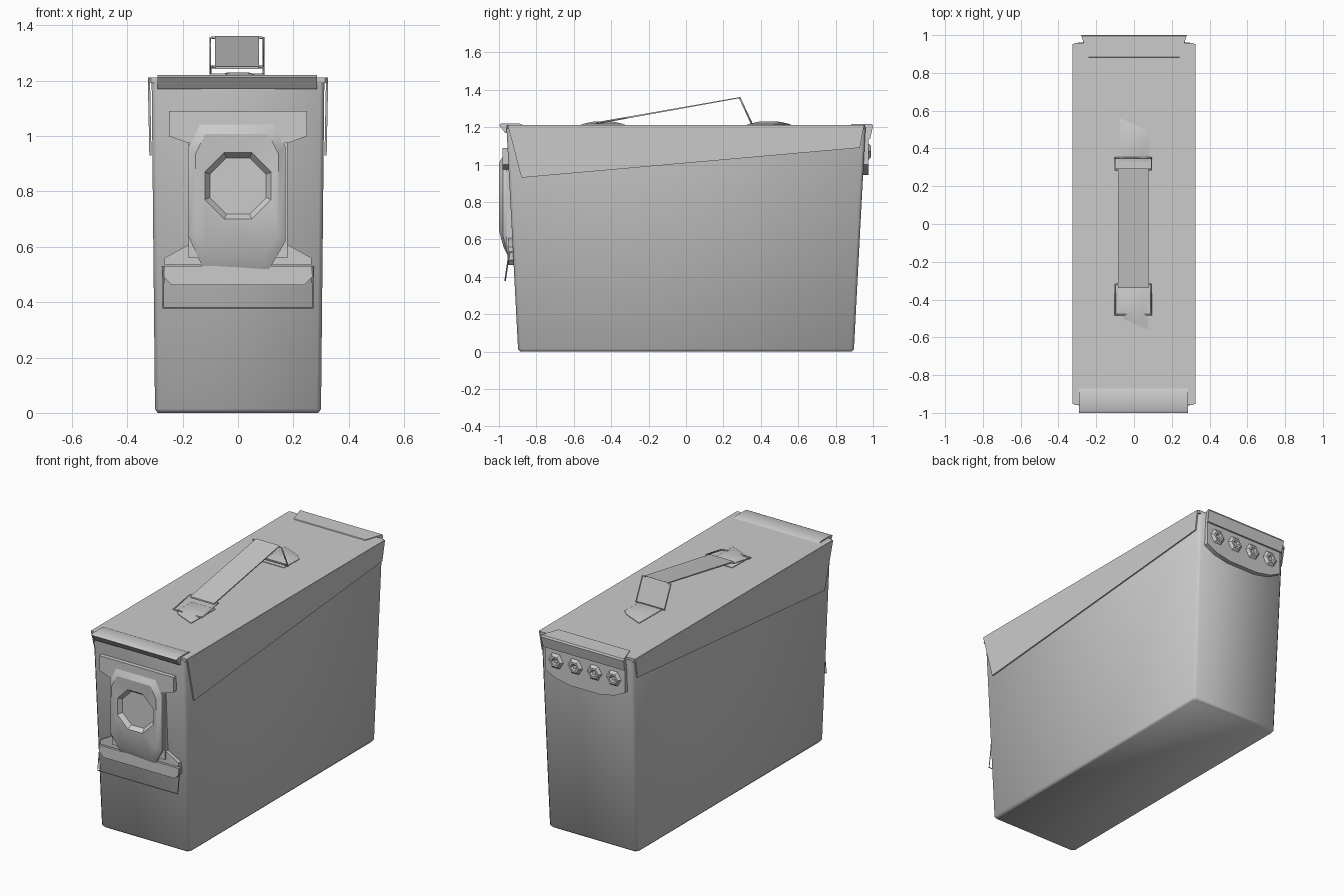
import bpy, bmesh, math
from mathutils import Vector

cube = bpy.data.objects.get("Cube")
if cube:
    bpy.data.objects.remove(cube)

steel = bpy.data.materials.new("grey steel")
steel.use_nodes = True
GREY = (0.6, 0.6, 0.6, 1)
steel.diffuse_color = GREY
steel.node_tree.nodes["Principled BSDF"].inputs["Base Color"].default_value = GREY


def loft(name, rings, angle=35):
    """Closed solid through rings of equal point count."""
    bm = bmesh.new()
    loops = [[bm.verts.new(p) for p in ring] for ring in rings]
    n = len(loops[0])
    for a, b in zip(loops, loops[1:]):
        for i in range(n):
            j = (i + 1) % n
            bm.faces.new((a[i], a[j], b[j], b[i]))
    bm.faces.new(loops[0][::-1])
    bm.faces.new(loops[-1])
    bmesh.ops.recalc_face_normals(bm, faces=bm.faces)
    mesh = bpy.data.meshes.new(name)
    bm.to_mesh(mesh)
    bm.free()
    mesh.materials.append(steel)
    ob = bpy.data.objects.new(name, mesh)
    bpy.context.collection.objects.link(ob)
    bpy.ops.object.select_all(action="DESELECT")
    ob.select_set(True)
    bpy.context.view_layer.objects.active = ob
    bpy.ops.object.shade_smooth_by_angle(angle=math.radians(angle))
    return ob


def side_prism(name, profile, x0, x1):
    """Profile of (y, z) points stretched along x."""
    return loft(name, [[(x, y, z) for y, z in profile] for x in (x0, x1)])


def front_plate(name, outline, y0, y1, lean=0.0):
    """Outline of (x, z) points given depth along y, leaning with height."""
    return loft(name, [[(x, y - lean * z, z) for x, z in outline] for y in (y0, y1)])


def wire(name, points, radius=0.005):
    curve = bpy.data.curves.new(name, "CURVE")
    curve.dimensions = "3D"
    curve.bevel_depth = radius
    curve.bevel_resolution = 0
    curve.use_fill_caps = True
    line = curve.splines.new("POLY")
    line.points.add(len(points) - 1)
    for p, co in zip(line.points, points):
        p.co = (*co, 1)
    curve.materials.append(steel)
    ob = bpy.data.objects.new(name, curve)
    bpy.context.collection.objects.link(ob)


def cut_rect(hx, hy, z, c=0.015):
    """Rectangle with chamfered corners."""
    return [(hx, hy - c, z), (hx - c, hy, z), (c - hx, hy, z), (-hx, hy - c, z),
            (-hx, c - hy, z), (c - hx, -hy, z), (hx - c, -hy, z), (hx, c - hy, z)]


def mirrored(half):
    return half + [(-x, z) for x, z in reversed(half)]


# Tapered box body
loft("body", [cut_rect(0.29, 0.885, 0), cut_rect(0.3, 0.898, 0.014),
              cut_rect(0.312, 0.96, 1.2)], angle=50)

# Lid with sloping side flaps
loft("lid", [cut_rect(0.325, 0.957, z, 0.01) for z in (1.192, 1.212)])
flap = [(-0.953, 1.21), (-0.88, 0.93), (0.93, 1.09), (0.952, 1.21)]
for name, s in (("left_flap", 1), ("right_flap", -1)):
    loft(name, [[(s * (x - (1.21 - z) * 0.02), y, z) for y, z in flap]
                for x in (0.318, 0.326)])

# Lid lip over the latch
side_prism("front_lip", [(-0.87, 1.212), (-0.89, 1.22), (-0.985, 1.22), (-1.0, 1.212),
                         (-0.968, 1.17), (-0.95, 1.17)], -0.29, 0.285)

# Latch bars
top_bar = mirrored([(0.1, 0.97), (0.18, 0.975), (0.25, 1.0), (0.25, 1.09)])
front_plate("latch_top_bar", top_bar, -0.945, -0.98)
groove = mirrored([(0.19, 1.075), (0.23, 1.045)])
foot = mirrored([(0.265, 0.535), (0.265, 0.56), (0.175, 0.61)])
front_plate("latch_foot", foot, -0.92, -0.95)
front_plate("latch_spine", mirrored([(0.178, 0.56), (0.178, 1.0)]), -0.92, -0.96)
bar_outer = mirrored([(0.24, 0.462), (0.268, 0.49), (0.268, 0.53)])
front_plate("latch_lower_bar", bar_outer, -0.915, -0.955)

# Pressed latch plate with a faceted hollow
outline = [(-0.18, 0.96), (-0.14, 1.045), (0.13, 1.045), (0.172, 0.96),
           (0.172, 0.62), (0.11, 0.515), (-0.13, 0.53), (-0.18, 0.64)]


def round_loop(radius, y):
    pts = []
    for i in range(8):
        a = math.radians(157.5 - 45 * i)
        pts.append((radius * math.cos(a), y, 0.82 + radius * math.sin(a)))
    return pts


def scaled_loop(k, y):
    return [(x * k, y + 0.025 * (z < 0.6), 0.8 + (z - 0.8) * k) for x, z in outline]


loft("latch_plate", [scaled_loop(1, -0.945), scaled_loop(1, -0.978), scaled_loop(0.85, -1.0),
                     round_loop(0.13, -0.992), round_loop(0.11, -0.966)])

# Wire bail under the latch
wire("latch_bail", [(-0.27, -0.945, 0.53), (-0.27, -0.967, 0.38),
                    (0.27, -0.967, 0.38), (0.27, -0.945, 0.53)], 0.004)

# Handle strap, wire loops and brackets
side_prism("handle_strap", [(-0.34, 1.242), (0.285, 1.355), (0.295, 1.362), (-0.34, 1.251)],
           -0.084, 0.076)
loops = {"front_handle_loop": [(-0.32, 1.25), (-0.48, 1.222)],
         "rear_handle_loop": [(0.288, 1.355), (0.35, 1.222)]}
for name, (a, b) in loops.items():
    wire(name, [(-0.08, *a), (-0.1, *a), (-0.1, *b), (0.092, *b), (0.092, *a), (0.07, *a)])
bracket = [(-0.08, -0.33), (0.08, -0.33), (0.075, -0.56), (-0.05, -0.505), (-0.085, -0.47)]
centre = Vector((0, -0.44))
for name, s in (("front_bracket", 1), ("rear_bracket", -1)):
    rings = []
    for k, z in ((1, 1.208), (1, 1.216), (0.45, 1.23)):
        pts = [centre + (Vector(p) - centre) * k for p in bracket]
        rings.append([(s * p.x, s * p.y, z) for p in pts])
    loft(name, rings)

# Rear hinge: folded cap, curved plate and four pressed knuckles
cap = [(0.88, 1.21), (0.885, 1.216), (0.995, 1.216), (1.0, 1.205), (0.985, 1.14), (0.95, 1.14)]
loft("hinge_cap", [[(s * (0.24 + (y - 0.88) * 0.33), y, z) for y, z in cap] for s in (-1, 1)])
hinge = mirrored([(0.1, 0.945), (0.2, 0.965), (0.27, 1.0), (0.27, 1.17)])
front_plate("hinge_plate", hinge, 0.94, 0.975)
for i in range(4):
    x = -0.195 + 0.13 * i
    rings = []
    for r, y in ((0.055, 0.97), (0.035, 0.99), (0.022, 0.99), (0.012, 0.98)):
        rings.append([(x + r * math.cos(a * math.pi / 3), y, 1.07 + r * math.sin(a * math.pi / 3))
                      for a in range(6)])
    loft("hinge_knuckle_%d" % (i + 1), rings)
